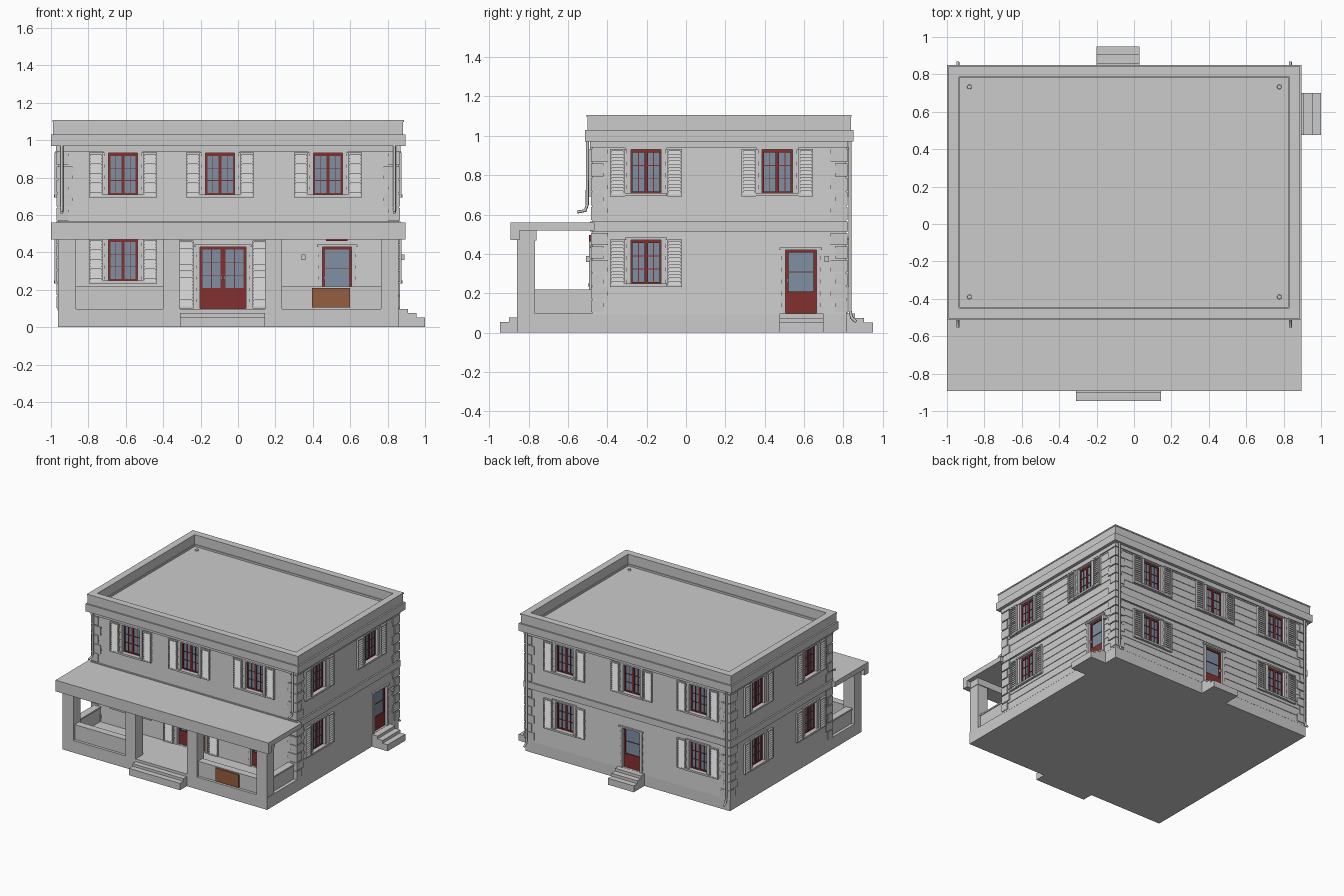
import bpy, bmesh, math
from mathutils import Vector, Matrix

if "Cube" in bpy.data.objects:
    bpy.data.objects.remove(bpy.data.objects["Cube"])

X0, X1, Y0, Y1 = -0.962, 0.857, -0.475, 0.812      # house wall planes
ZF = 0.097                                         # floor level
parts = {}                                         # object name -> (bmesh, material)


def mat(name, c):
    m = bpy.data.materials.new(name)
    m.diffuse_color = (*c, 1)
    m.use_nodes = True
    m.node_tree.nodes["Principled BSDF"].inputs["Base Color"].default_value = m.diffuse_color
    return m


RED = mat("red_paint", (0.23, 0.03, 0.028))
GLASS = mat("glass", (0.21, 0.28, 0.37))
BROWN = mat("brown_board", (0.30, 0.11, 0.05))
PALE = mat("pale_metal", (0.7, 0.7, 0.68))


def bm_for(name, m=None):
    return parts.setdefault(name, (bmesh.new(), m))[0]


def hexa(name, pts, m=None):
    """Six-sided solid from 8 corners (lower four, then upper four)."""
    bm = bm_for(name, m)
    v = [bm.verts.new(p) for p in pts]
    for f in ((0, 1, 2, 3), (4, 5, 6, 7), (0, 1, 5, 4), (1, 2, 6, 5), (2, 3, 7, 6), (3, 0, 4, 7)):
        bm.faces.new([v[i] for i in f])


def box(name, x, y, z, m=None):
    hexa(name, [(a, b, c) for c in z for a, b in ((x[0], y[0]), (x[1], y[0]), (x[1], y[1]), (x[0], y[1]))], m)


def wall_pt(side, u, d, z):
    """Point on a wall: u along it, d outwards."""
    return {"front": (u, Y0 - d, z), "back": (u, Y1 + d, z),
            "right": (X1 + d, u, z), "left": (X0 - d, u, z)}[side]


def wbox(side, part, u, d, z, m=None, shear=0):
    hexa(side + "_" + part, [wall_pt(side, a, b + s, c) for c, s in ((z[0], shear), (z[1], 0))
         for a, b in ((u[0], d[0]), (u[1], d[0]), (u[1], d[1]), (u[0], d[1]))], m)


def ring(name, out, inn, z):
    """Rectangular band around the house."""
    a, b, c, d = X0 - out, X1 + out, Y0 - out, Y1 + out
    w = out - inn
    bm = bm_for(name)
    loops = []
    for o, h in ((0, z[0]), (0, z[1]), (w, z[1]), (w, z[0])):
        loops.append([bm.verts.new(p) for p in ((a+o, c+o, h), (b-o, c+o, h), (b-o, d-o, h), (a+o, d-o, h))])
    for i in range(4):
        p, q = loops[i], loops[(i + 1) % 4]
        for j in range(4):
            bm.faces.new((p[j], p[(j+1) % 4], q[(j+1) % 4], q[j]))


def cut(side, u, hw, z0, z1):
    hexa("opening_cutter", [wall_pt(side, a, b, c) for c in (z0, z1)
         for a, b in ((u-hw, -0.03), (u+hw, -0.03), (u+hw, 0.05), (u-hw, 0.05))])


def shutters(side, u, off, hw, z0, z1, n):
    for s in (-1, 1):
        c = u + s * off
        for e in (-1, 1):
            wbox(side, "shutters", sorted((c + e*hw, c + e*(hw - 0.009))), (0, 0.018), (z0, z1))
        for a, b in ((z0, z0 + 0.01), (z1 - 0.01, z1)):
            wbox(side, "shutters", (c - hw + 0.009, c + hw - 0.009), (0, 0.018), (a, b))
        st = (z1 - z0 - 0.02) / n
        for i in range(n):
            z = z0 + 0.01 + i * st
            wbox(side, "shutters", (c - hw + 0.009, c + hw - 0.009), (0.002, 0.007), (z, z + st*0.95), None, 0.009)


def trim(side, u, hw, z0, z1, t=0.022):
    for s in (-1, 1):
        wbox(side, "trim", sorted((u + s*hw, u + s*(hw + t))), (-0.01, 0.009), (z0, z1))
    wbox(side, "trim", (u - hw - t - 0.008, u + hw + t + 0.008), (-0.01, 0.014), (z1, z1 + 0.012))


def sash(side, part, u, hw, z0, z1, t, cols, rows, panel=0):
    """Red frame with bars, glass behind and an optional solid lower panel."""
    f, d = part + "_frames", (-0.029, -0.012)
    for s in (-1, 1):
        wbox(side, f, sorted((u + s*hw, u + s*(hw - t))), d, (z0, z1), RED)
    wbox(side, f, (u - hw + t, u + hw - t), d, (z1 - t, z1), RED)
    zp = z0 + max(t, panel)
    wbox(side, f, (u - hw + t, u + hw - t), d, (z0, zp), RED)
    wbox(side, part + "_glass", (u - hw + t, u + hw - t), (-0.028, -0.02), (zp, z1 - t), GLASS)
    for i in range(1, cols):
        c = u - hw + t + (2*hw - 2*t) * i / cols
        wbox(side, f, (c - 0.002, c + 0.002), (-0.022, -0.015), (zp, z1 - t), RED)
    for i in range(1, rows):
        c = zp + (z1 - t - zp) * i / rows
        wbox(side, f, (u - hw + t, u + hw - t), (-0.022, -0.0155), (c - 0.002, c + 0.002), RED)


def window(side, u, z0):
    z1 = z0 + 0.222
    cut(side, u, 0.077, z0, z1)
    wbox(side, "window_frames", (u - 0.077, u + 0.077), (-0.029, -0.014), (z1 - 0.006, z1), RED)
    for s in (-1, 1):
        sash(side, "window", u + s*0.0385, 0.0385, z0, z1 - 0.006, 0.009, 2, 3)
    trim(side, u, 0.077, z0, z1)
    wbox(side, "trim", (u - 0.107, u + 0.107), (-0.02, 0.022), (z0 - 0.015, z0))
    shutters(side, u, 0.145, 0.037, z0 - 0.016, z1 + 0.002, 13)


def door(side, u, hw, leaves, z1):
    cut(side, u, hw, ZF + 0.002, z1)
    trim(side, u, hw, ZF, z1)
    w = hw / leaves
    for i in range(leaves):
        c = u - hw + w * (2*i + 1)
        sash(side, "door", c, w, ZF + 0.002, z1, 0.014, leaves, 3 if leaves == 2 else 2, 0.11)
        h = c + (w - 0.008) * (1 if leaves == 2 and i == 0 else -1)
        wbox(side, "door_handle", (h - 0.004, h + 0.004), (-0.014, 0.0), (0.255, 0.275), PALE)


# foundation and steps
box("foundation", (X0, X1 + 0.003), (-0.858, Y1 + 0.003), (0, ZF))
for y, z in ((-0.945, 0.055), (-0.90, 0.076)):
    box("front_steps", (-0.31, 0.145), (y, -0.85), (0, z))
for k, z in ((0, 0.052), (1, 0.075), (2, 0.098)):
    box("right_steps", (0.84, 1.0 - k*0.045), (0.475, 0.70), (0, z))
    box("back_steps", (-0.20, 0.03), (0.80, 0.95 - k*0.045), (0, z))

# lapped siding walls
bm = bm_for("siding_walls")
prev, n = None, 15
for i in range(n):
    za, zb = (0.09 + 0.9 * (i + k) / n for k in (0, 1))
    for z, o in ((za, 0.004), (zb, 0.0)):
        lp = [bm.verts.new((x, y, z)) for x, y in ((X0-o, Y0-o), (X1+o, Y0-o), (X1+o, Y1+o), (X0-o, Y1+o))]
        if prev:
            for j in range(4):
                bm.faces.new((prev[j], prev[(j+1) % 4], lp[(j+1) % 4], lp[j]))
        else:
            bm.faces.new(lp)
        prev = lp
bm.faces.new(prev)

# bands, cornice, parapet and flat roof
ring("floor_band", 0.012, -0.01, (0.513, 0.565))
ring("frieze_band", 0.012, -0.01, (0.94, 0.972))
ring("cornice", 0.038, -0.03, (0.97, 1.03))
ring("parapet", 0.026, -0.024, (1.03, 1.097))
ring("parapet_cap", 0.03, -0.026, (1.097, 1.107))
box("roof_deck", (X0 + 0.01, X1 - 0.01), (Y0 + 0.01, Y1 - 0.01), (0.98, 1.015))
for x in (-0.88, 0.777):
    for y in (-0.39, 0.733):
        bmesh.ops.create_cone(bm_for("roof_drains"), cap_ends=True, segments=12, radius1=0.013,
                              radius2=0.011, depth=0.012, matrix=Matrix.Translation((x, y, 1.019)))

# corner quoins, long and short faces alternating
for x, sx in ((X0, 1), (X1, -1)):
    for y, sy in ((Y0, 1), (Y1, -1)):
        for lo, hi in ((0.10, 0.51), (0.568, 0.938)):
            m = 6 if lo < 0.3 else 5
            for i in range(m):
                st = (hi - lo) / m
                a, b = (0.055, 0.078) if (m - i) % 2 else (0.078, 0.055)
                z = hi - (m - i) * st
                box("corner_quoins", sorted((x - sx*0.009, x + sx*a)), sorted((y - sy*0.009, y + sy*b)),
                    (z + 0.004, z + st - 0.004))

# windows and doors
for side, us, low in (("front", (-0.615, -0.096, 0.481), (-0.615,)), ("back", (-0.68, -0.09, 0.51), (-0.68, 0.51)),
                      ("right", (-0.203, 0.464), (-0.203,)), ("left", (-0.203, 0.464), (-0.203, 0.464))):
    for u in us:
        window(side, u, 0.709)
    for u in low:
        window(side, u, 0.249)
door("front", -0.08, 0.123, 2, 0.43)
shutters("front", -0.08, 0.199, 0.042, 0.1, 0.465, 20)
door("front", 0.53, 0.078, 1, 0.43)
door("right", 0.584, 0.078, 1, 0.42)
door("back", -0.085, 0.078, 1, 0.42)
box("door_header_plate", (0.47, 0.585), (Y0 - 0.018, Y0), (0.462, 0.495), RED)

# wall lights
for side, u in (("front", 0.35), ("right", 0.715)):
    wbox(side, "wall_light", (u - 0.011, u + 0.011), (0.012, 0.032), (0.36, 0.39))
    wbox(side, "wall_light", (u - 0.006, u + 0.006), (-0.01, 0.013), (0.37, 0.38))

# porch roof, posts and low walls
box("porch_roof", (-1.0, 0.895), (-0.892, Y0 + 0.01), (0.52, 0.56))
box("porch_beam", (-1.0, 0.895), (-0.892, -0.845), (0.47, 0.521))
box("porch_beam", (X0 - 0.004, X1 + 0.004), (-0.846, -0.76), (0.468, 0.521))
for a, b in ((X0, -0.865), (-0.40, -0.31), (0.145, 0.235), (0.765, X1)):
    box("porch_posts", (a, b), (-0.858, -0.767), (ZF - 0.01, 0.49))
for a, b in ((-0.865, -0.40), (0.235, 0.765)):
    box("porch_front_wall", (a, b), (-0.836, -0.79), (ZF - 0.01, 0.207))
    box("porch_wall_cap", (a, b), (-0.842, -0.784), (0.207, 0.219))
for c in (X0 + 0.047, X1 - 0.047):
    box("porch_side_wall", (c - 0.023, c + 0.023), (-0.767, Y0), (ZF - 0.01, 0.207))
    box("porch_wall_cap", (c - 0.029, c + 0.029), (-0.767, Y0), (0.207, 0.219))
box("blank_sign_board", (0.395, 0.60), (-0.852, -0.83), (0.105, 0.211), BROWN)

# turn collected parts into objects
for name, (bm, m) in parts.items():
    bmesh.ops.recalc_face_normals(bm, faces=bm.faces[:])
    me = bpy.data.meshes.new(name)
    bm.to_mesh(me)
    bm.free()
    if m:
        me.materials.append(m)
    bpy.context.collection.objects.link(bpy.data.objects.new(name, me))

# cut window and door recesses into the siding
cutter = bpy.data.objects["opening_cutter"]
cutter.hide_render = True
cutter.display_type = 'WIRE'
mod = bpy.data.objects["siding_walls"].modifiers.new("openings", 'BOOLEAN')
mod.operation, mod.solver, mod.object = 'DIFFERENCE', 'EXACT', cutter

# downpipes: front ones spill on the porch roof, back ones reach the ground
for x, tag in ((-0.942, "left"), (0.836, "right")):
    for end, path in (("front", ((-0.50, 0.975), (-0.502, 0.65), (-0.512, 0.62), (-0.553, 0.613))),
                      ("back", ((0.834, 0.975), (0.834, 0.11), (0.842, 0.075), (0.865, 0.055)))):
        cu = bpy.data.curves.new(end + "_" + tag + "_downpipe", 'CURVE')
        cu.dimensions, cu.bevel_depth, cu.bevel_resolution, cu.use_fill_caps = '3D', 0.008, 2, True
        sp = cu.splines.new('POLY')
        sp.points.add(len(path) - 1)
        for p, (y, z) in zip(sp.points, path):
            p.co = (x, y, z, 1)
        bpy.context.collection.objects.link(bpy.data.objects.new(cu.name, cu))
